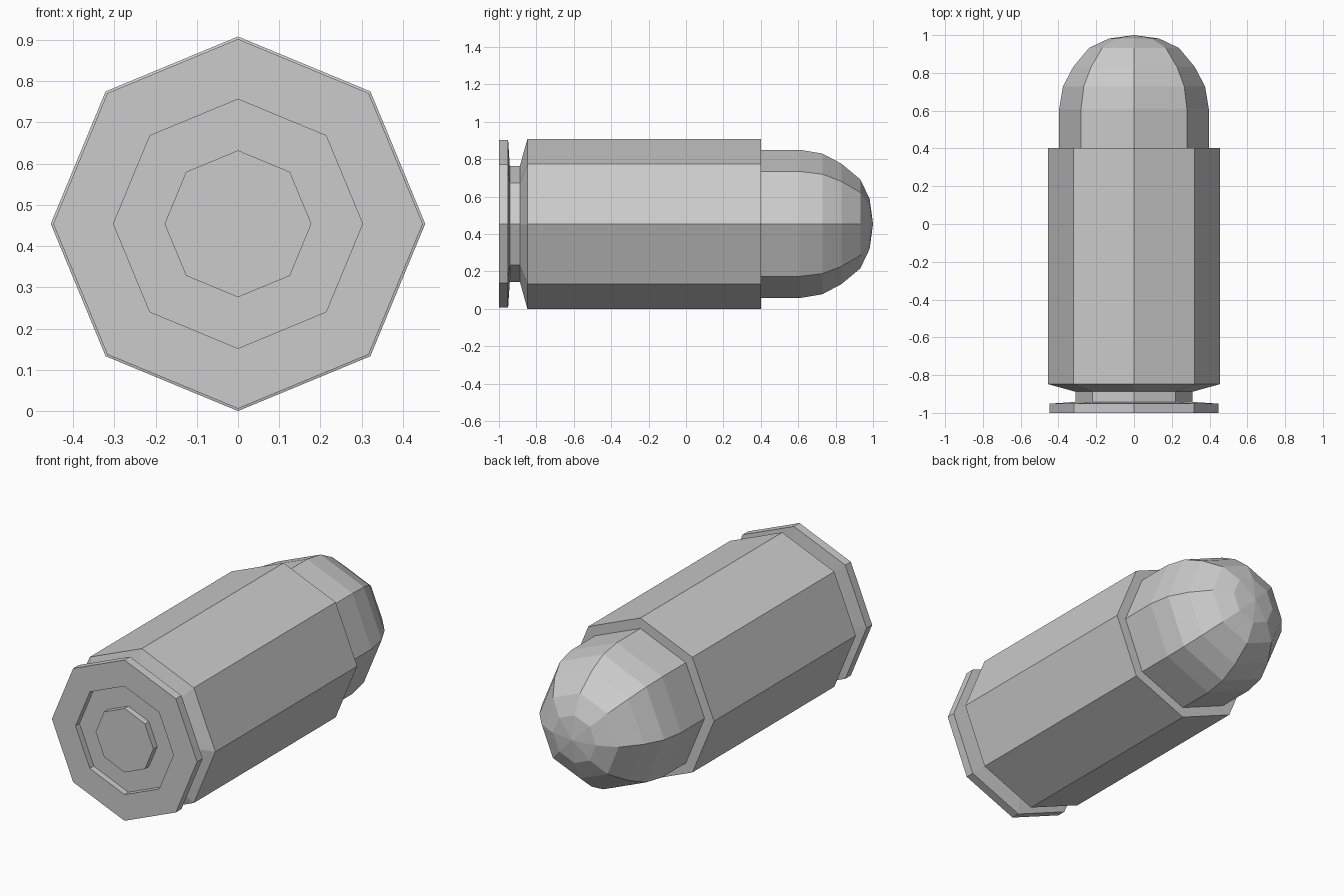
import bpy
import bmesh
import math

if "Cube" in bpy.data.objects:
    bpy.data.objects.remove(bpy.data.objects["Cube"])

SIDES = 8
AXIS_Z = 0.454   # height of the long axis above the ground

grey = bpy.data.materials.new("plain_grey")
grey.diffuse_color = (0.6, 0.6, 0.6, 1.0)
grey.use_nodes = True
grey.node_tree.nodes["Principled BSDF"].inputs["Base Color"].default_value = grey.diffuse_color


def lathe(name, profile):
    """Spin (y, radius) points around the long axis; radius 0 makes a tip, a flat end is capped."""
    bm = bmesh.new()
    rings = []
    for y, r in profile:
        if r == 0:
            rings.append([bm.verts.new((0, y, AXIS_Z))] * SIDES)
        else:
            angles = [2 * math.pi * i / SIDES for i in range(SIDES)]
            rings.append([bm.verts.new((r * math.cos(a), y, AXIS_Z + r * math.sin(a)))
                          for a in angles])
    for a, b in zip(rings, rings[1:]):
        for i in range(SIDES):
            j = (i + 1) % SIDES
            quad = [a[i], b[i], b[j], a[j]]
            bm.faces.new(list(dict.fromkeys(quad)))
    if profile[0][1] > 0 and name == "primer":
        bm.faces.new(rings[0])
    bmesh.ops.recalc_face_normals(bm, faces=bm.faces)
    # The first side face off the axis must look outward
    mesh = bpy.data.meshes.new(name)
    bm.to_mesh(mesh)
    bm.free()
    mesh.materials.append(grey)
    obj = bpy.data.objects.new(name, mesh)
    bpy.context.collection.objects.link(obj)
    return obj


# Casing: primer pocket floor, rim, extractor groove, taper, body, mouth
lathe("casing", [
    (-0.965, 0.178), (-0.965, 0.302), (-1.0, 0.302), (-1.0, 0.448),
    (-0.951, 0.448), (-0.942, 0.31), (-0.888, 0.31), (-0.848, 0.454),
    (0.402, 0.454), (0.402, 0.396),
])

# Primer: capped disc flush with the rim
lathe("primer", [(-1.0, 0.178), (-0.965, 0.178)])

# Rounded bullet nose
lathe("bullet", [
    (0.402, 0.396), (0.61, 0.396), (0.729, 0.376), (0.831, 0.322),
    (0.932, 0.238), (0.982, 0.133), (1.0, 0.0),
])
